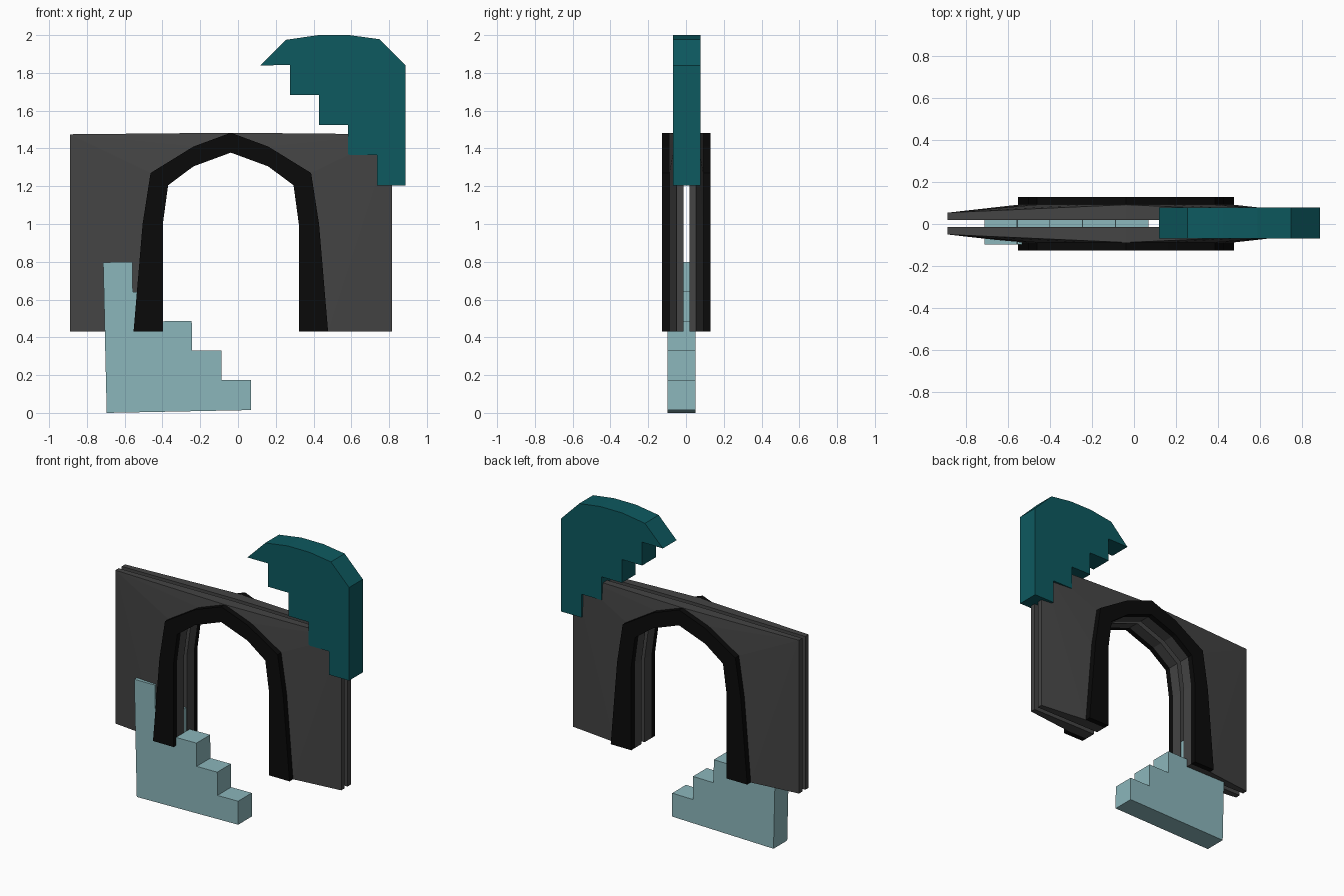
import bpy, bmesh

if "Cube" in bpy.data.objects:
    bpy.data.objects.remove(bpy.data.objects["Cube"])


def material(name, rgb):
    m = bpy.data.materials.new(name)
    m.diffuse_color = (*rgb, 1)
    m.use_nodes = True
    m.node_tree.nodes["Principled BSDF"].inputs["Base Color"].default_value = m.diffuse_color
    return m


BLACK = material("black", (0.003, 0.003, 0.003))
GREY = material("dark_grey", (0.058, 0.058, 0.058))
TEAL = material("teal", (0.004, 0.1, 0.115))
PALE = material("pale_teal", (0.26, 0.47, 0.5))


def solid(name, verts, faces, y_back, mat, seam=False):
    """Extrude a sheet of faces back to the plane y = y_back."""
    bm = bmesh.new()
    vs = [bm.verts.new(v) for v in verts]
    for f in faces:
        bm.faces.new([vs[i] for i in f])
    ext = bmesh.ops.extrude_face_region(bm, geom=bm.faces[:])
    for g in ext["geom"]:
        if isinstance(g, bmesh.types.BMVert):
            g.co.y = y_back
    bmesh.ops.recalc_face_normals(bm, faces=bm.faces[:])
    if seam:  # open the centre seam for mirroring
        mid = [f for f in bm.faces if all(abs(v.co.x) < 1e-5 for v in f.verts)]
        bmesh.ops.delete(bm, geom=mid, context='FACES')
    me = bpy.data.meshes.new(name)
    bm.to_mesh(me)
    bm.free()
    me.materials.append(mat)
    ob = bpy.data.objects.new(name, me)
    bpy.context.collection.objects.link(ob)
    return ob


def mirrored(ob):
    ob.location = (-0.038, 0.002, 0)
    mod = ob.modifiers.new("Mirror", 'MIRROR')
    mod.use_axis = (True, True, False)


# Half arch profile, foot to apex
outer = [(-0.515, 0.43), (-0.467, 1.0), (-0.425, 1.27), (-0.198, 1.41), (0, 1.483)]
inner = [(-0.36, 0.43), (-0.36, 1.0), (-0.332, 1.205), (-0.198, 1.305), (0, 1.378)]
Y_ARCH, Y_WALL, Y_EDGE, Y_GAP = -0.128, -0.09, -0.052, -0.016
band = [(i, i + 1, i + 6, i + 5) for i in range(4)]

# Raised arch trim on both faces
mirrored(solid("arch_trim", [(x, Y_ARCH, z) for x, z in outer + inner],
               band, Y_WALL, BLACK, True))

# Two wall slabs, thick at the arch and thin at the ends
wall = [(x, Y_WALL, z) for x, z in outer + inner]
wall += [(-0.852, Y_EDGE, 0.43), (-0.852, Y_EDGE, 1.475)]
fan = [(10, 0, 11)] + [(11, i, i + 1) for i in range(4)]
mirrored(solid("wall_slab", wall, band + fan, Y_GAP, GREY, True))


def block(name, pts, y0, y1, mat):
    solid(name, [(x, y0, z) for x, z in pts], [range(len(pts))], y1, mat)


# Upper stepped block with a rounded top
upper = [(0.12, 1.84), (0.255, 1.975), (0.425, 2.0), (0.59, 2.0), (0.75, 1.978),
         (0.887, 1.84), (0.887, 1.205)]
for k in range(4):
    x = 0.735 - 0.153 * k
    upper += [(x, 1.205 + 0.159 * k), (x, 1.205 + 0.159 * (k + 1))]
block("upper_stepped_block", upper, -0.07, 0.078, TEAL)

# Lower stepped block, tilted very slightly
lower = [(-0.695, 0.0), (0.07, 0.015)]
for k in range(5):
    x, z = 0.069 - 0.157 * k, 0.175 + 0.156 * k
    lower += [(x, z), (x - 0.155, z - 0.002)]
block("lower_stepped_block", lower, -0.098, 0.05, PALE)
